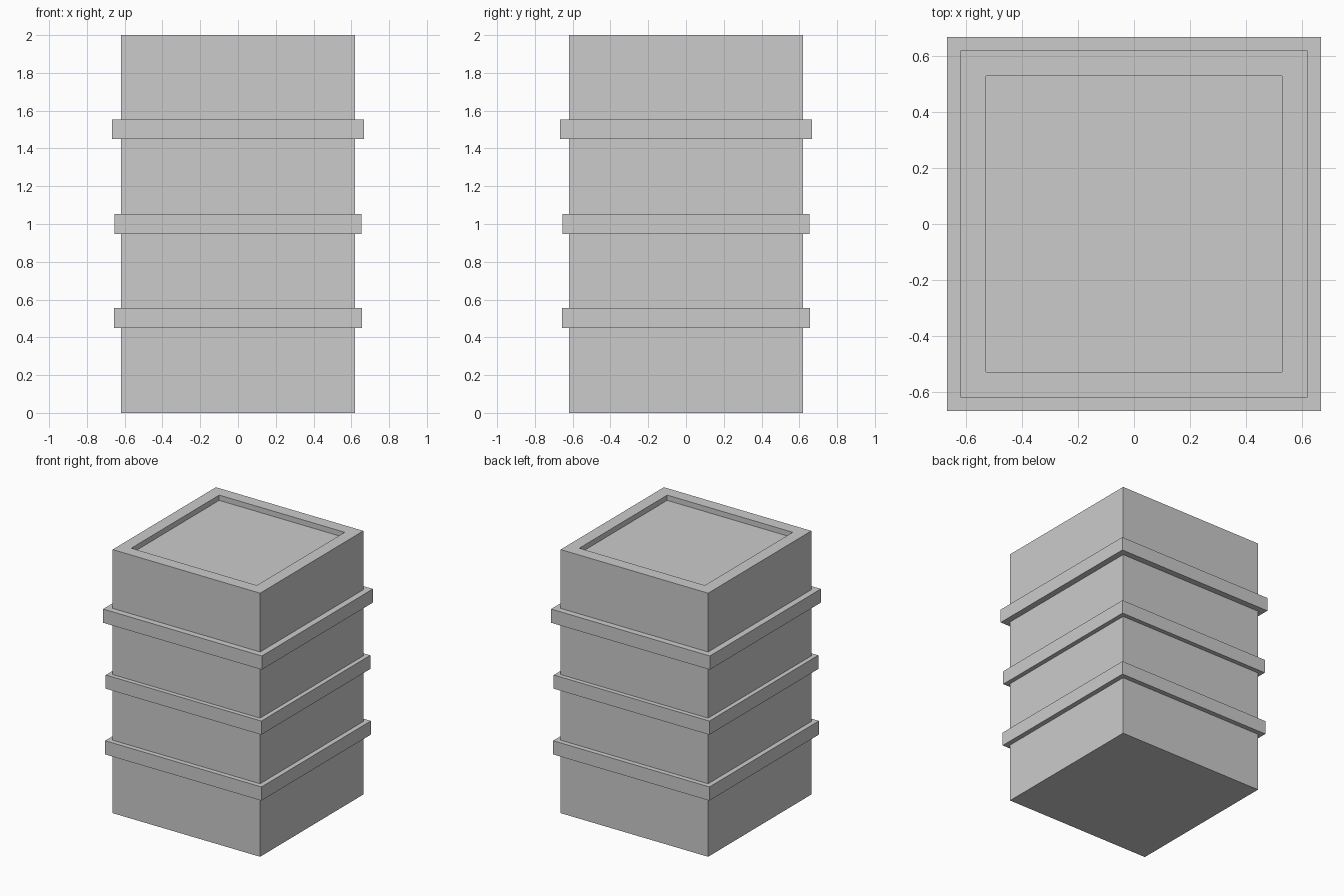
import bpy
import bmesh

if "Cube" in bpy.data.objects:
    bpy.data.objects.remove(bpy.data.objects["Cube"])


def square_loft(name, profile, closed):
    """Sweep a (half width, z) profile around a square."""
    bm = bmesh.new()
    loops = [[bm.verts.new((sx * r, sy * r, z))
              for sx, sy in ((-1, -1), (1, -1), (1, 1), (-1, 1))]
             for r, z in profile]
    pairs = list(zip(loops, loops[1:]))
    if closed:
        pairs.append((loops[-1], loops[0]))
    else:
        bm.faces.new(loops[0][::-1])
        bm.faces.new(loops[-1])
    for a, b in pairs:
        for i in range(4):
            j = (i + 1) % 4
            bm.faces.new((a[i], a[j], b[j], b[i]))
    bmesh.ops.recalc_face_normals(bm, faces=bm.faces)
    mesh = bpy.data.meshes.new(name)
    bm.to_mesh(mesh)
    bm.free()
    obj = bpy.data.objects.new(name, mesh)
    bpy.context.collection.objects.link(obj)
    return obj


# Square body with a shallow recess in the top
BODY = 0.619
RIM = 0.527
square_loft("body", [(BODY, 0), (BODY, 2), (RIM, 2), (RIM, 1.96)], False)

# Three raised bands around the body
for name, half, z in (("lower_band", 0.656, 0.502),
                      ("middle_band", 0.653, 1.0),
                      ("upper_band", 0.666, 1.502)):
    inner = BODY - 0.01
    lo, hi = z - 0.052, z + 0.052
    square_loft(name, [(inner, lo), (half, lo), (half, hi), (inner, hi)], True)
